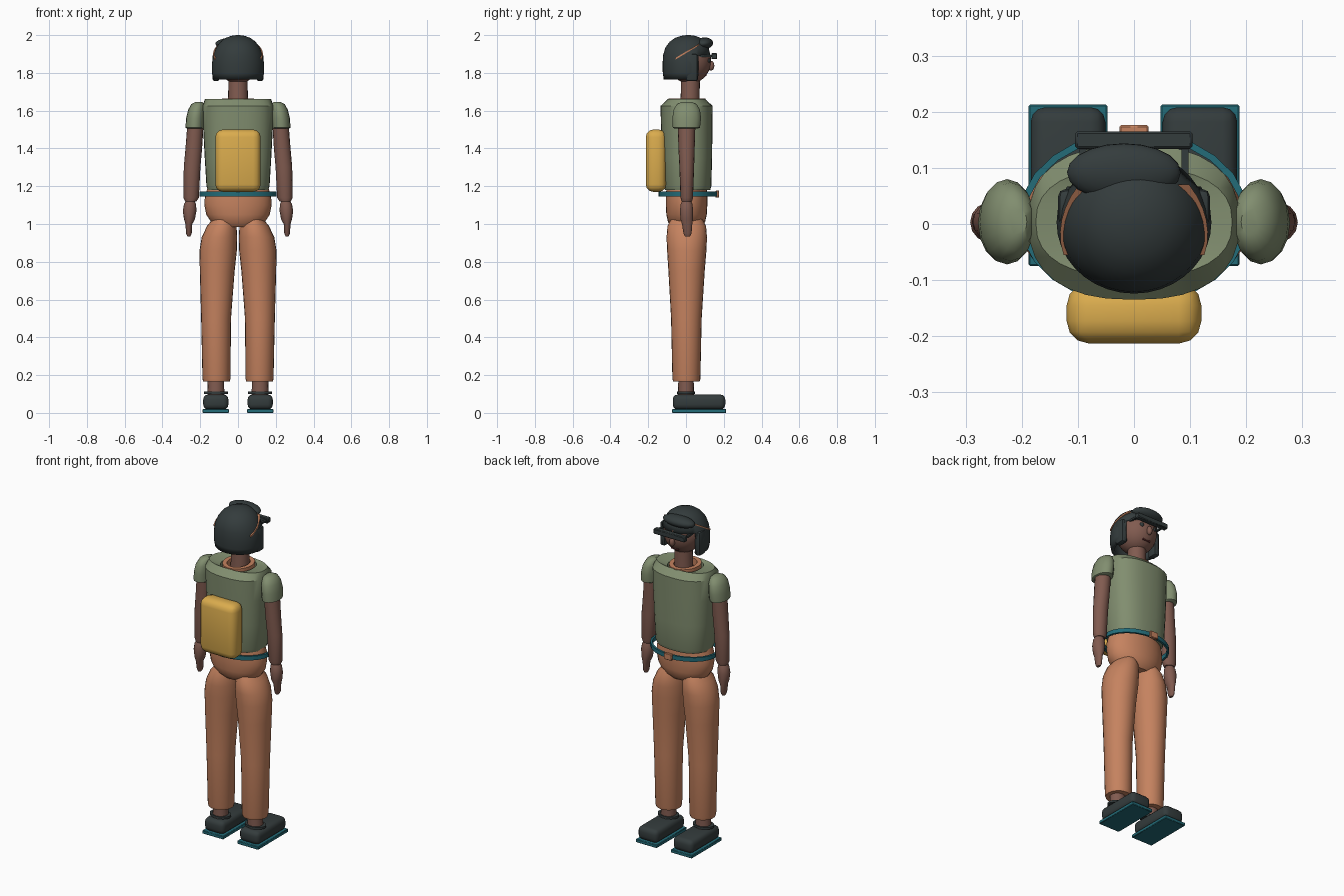
import bpy, bmesh, math
from mathutils import Vector


def material(name, rgb):
    m = bpy.data.materials.new(name)
    m.diffuse_color = (*rgb, 1)
    return m


SKIN = material("brown skin", (0.22, 0.105, 0.08))
ORANGE = material("terracotta", (0.56, 0.225, 0.115))
OLIVE = material("olive green", (0.22, 0.27, 0.16))
DARK = material("charcoal", (0.034, 0.045, 0.046))
YELLOW = material("mustard yellow", (0.70, 0.41, 0.075))
TEAL = material("teal", (0.017, 0.15, 0.19))
LIP = material("dark red", (0.12, 0.025, 0.025))


def finish(name, bm, mat, angle=40):
    bmesh.ops.recalc_face_normals(bm, faces=bm.faces)
    me = bpy.data.meshes.new(name)
    bm.to_mesh(me)
    bm.free()
    ob = bpy.data.objects.new(name, me)
    bpy.context.collection.objects.link(ob)
    me.materials.append(mat)
    bpy.ops.object.select_all(action='DESELECT')
    ob.select_set(True)
    bpy.context.view_layer.objects.active = ob
    bpy.ops.object.shade_smooth_by_angle(angle=math.radians(angle))
    return ob


def loft(name, rings, mat, n=20, power=1.0, caps=(True, True), keep=None, angle=40):
    """Skin through horizontal rings (z, cx, cy, rx, ry); power < 1 squares the section."""
    bm = bmesh.new()
    loops = []
    for z, cx, cy, rx, ry in rings:
        loop = []
        for i in range(n):
            a = 2 * math.pi * i / n
            c, s = math.cos(a), math.sin(a)
            loop.append(bm.verts.new((cx + rx * math.copysign(abs(c) ** power, c),
                                      cy + ry * math.copysign(abs(s) ** power, s), z)))
        loops.append(loop)
    for lo, hi in zip(loops, loops[1:]):
        for i in range(n):
            j = (i + 1) % n
            bm.faces.new((lo[i], lo[j], hi[j], hi[i]))
    if caps[0]:
        bm.faces.new(loops[0])
    if caps[1]:
        bm.faces.new(loops[-1])
    if keep:
        gone = [f for f in bm.faces if not keep(f.calc_center_median())]
        bmesh.ops.delete(bm, geom=gone, context='FACES')
    return finish(name, bm, mat, angle)


def box(name, lo, hi, mat, bevel=0.0, segs=3):
    lo, hi = Vector(lo), Vector(hi)
    bm = bmesh.new()
    bmesh.ops.create_cube(bm, size=1)
    for v in bm.verts:
        v.co = (lo + hi) / 2 + v.co * (hi - lo)
    if bevel:
        bmesh.ops.bevel(bm, geom=bm.edges[:], offset=bevel, segments=segs,
                        profile=0.5, affect='EDGES')
    return finish(name, bm, mat)


def ball(name, centre, radii, mat, tilt=0.0, n=20):
    bm = bmesh.new()
    bmesh.ops.create_uvsphere(bm, u_segments=n, v_segments=n * 2 // 3, radius=1)
    for v in bm.verts:
        v.co = v.co * Vector(radii)
    ob = finish(name, bm, mat)
    ob.location = centre
    ob.rotation_euler = (tilt, 0, 0)
    return ob


def band(name, cy, z0, z1, rx, ry, thick, mat, n=24, cx=0):
    """Flat upright hoop."""
    rings = [(z0, cx, cy, rx, ry), (z1, cx, cy, rx, ry),
             (z1, cx, cy, rx - thick, ry - thick), (z0, cx, cy, rx - thick, ry - thick),
             (z0, cx, cy, rx, ry)]
    return loft(name, rings, mat, n=n, caps=(False, False))


# Paired limbs
for s, side in ((-1, "left"), (1, "right")):
    # Shoes
    xs = sorted((s * 0.047, s * 0.188))
    box(side + "_sole", (xs[0], -0.075, 0), (xs[1], 0.213, 0.02), TEAL, 0.003, 1)
    xs = sorted((s * 0.051, s * 0.184))
    box(side + "_shoe", (xs[0], -0.07, 0.018), (xs[1], 0.208, 0.097), DARK, 0.026)
    loft(side + "_shoe_collar", [(0.101, s * 0.117, 0, 0.063, 0.047),
                                 (0.114, s * 0.117, 0, 0.063, 0.047)], DARK)
    loft(side + "_ankle", [(0.08, s * 0.117, 0, 0.045, 0.043),
                           (0.2, s * 0.117, 0, 0.043, 0.04)], SKIN, n=16)
    # Trouser leg
    loft(side + "_trouser_leg", [
        (0.165, s * 0.114, 0.002, 0.070, 0.070), (0.18, s * 0.114, 0.002, 0.074, 0.074),
        (0.5, s * 0.116, 0.002, 0.079, 0.081), (0.75, s * 0.110, 0.003, 0.092, 0.096),
        (0.86, s * 0.105, 0.004, 0.099, 0.104), (0.93, s * 0.098, 0.004, 0.094, 0.107),
        (0.99, s * 0.086, 0.004, 0.078, 0.102), (1.03, s * 0.075, 0.004, 0.055, 0.08)],
        ORANGE, n=24)
    # Sleeve, arm and hand
    loft(side + "_sleeve", [
        (1.505, s * 0.226, 0.002, 0.042, 0.060), (1.51, s * 0.229, 0.002, 0.049, 0.072),
        (1.56, s * 0.226, 0.004, 0.049, 0.076), (1.605, s * 0.220, 0.004, 0.044, 0.070),
        (1.635, s * 0.213, 0.004, 0.034, 0.052), (1.647, s * 0.207, 0.004, 0.016, 0.025)],
        OLIVE, n=16)
    loft(side + "_arm", [
        (1.12, s * 0.250, 0.004, 0.030, 0.028), (1.14, s * 0.248, 0.004, 0.041, 0.033),
        (1.3, s * 0.243, 0.004, 0.044, 0.039), (1.4, s * 0.234, 0.003, 0.044, 0.043),
        (1.53, s * 0.225, 0.003, 0.043, 0.047)], SKIN, n=16)
    loft(side + "_hand", [
        (0.935, s * 0.260, 0.008, 0.008, 0.014), (0.95, s * 0.260, 0.008, 0.015, 0.022),
        (1.0, s * 0.260, 0.006, 0.018, 0.028), (1.025, s * 0.257, 0.004, 0.029, 0.034),
        (1.07, s * 0.256, 0.003, 0.036, 0.036), (1.105, s * 0.254, 0.003, 0.032, 0.032),
        (1.13, s * 0.252, 0.003, 0.019, 0.02)], SKIN, n=14)
    # Visible hair clip strip on the side of the head
    bm = bmesh.new()
    pts = []
    for i in range(7):
        t = i / 6
        y, z = -0.055 + 0.125 * t, 1.875 + 0.075 * t
        x = 0.137 * math.sqrt(max(0.05, 1 - ((y - 0.003) / 0.130) ** 2)) - 0.022 * t + 0.003
        pts.append([bm.verts.new((s * (x - d), y, z + h))
                    for d, h in ((0, -0.004), (0, 0.005), (0.03, 0.005), (0.03, -0.004))])
    for a, b in zip(pts, pts[1:]):
        for i in range(4):
            bm.faces.new((a[i], a[(i + 1) % 4], b[(i + 1) % 4], b[i]))
    bm.faces.new(pts[0])
    bm.faces.new(pts[-1])
    finish(side + "_hair_strip", bm, ORANGE)
    # Eye and hair lock beside the face
    ball(side + "_eye", (s * 0.042, 0.117, 1.865), (0.014, 0.012, 0.014), DARK, n=12)
    xs = sorted((s * 0.098, s * 0.135))
    box(side + "_side_lock", (xs[0], -0.002, 1.757), (xs[1], 0.062, 1.9), DARK, 0.012, 2)

# Hips
loft("hips", [(0.985, 0, 0.003, 0.11, 0.075), (1.01, 0, 0.003, 0.142, 0.098),
              (1.05, 0, 0.003, 0.168, 0.107), (1.10, 0, 0.003, 0.178, 0.110),
              (1.15, 0, 0.003, 0.175, 0.110), (1.20, 0, 0.003, 0.158, 0.105)],
     ORANGE, n=28)

# Belt and buckle
band("belt", 0.011, 1.146, 1.171, 0.205, 0.156, 0.012, TEAL)
box("belt_buckle", (-0.026, 0.157, 1.139), (0.026, 0.176, 1.178), ORANGE, 0.003, 1)

# Shirt with sloped yoke and open neck
loft("shirt", [(1.18, 0, 0.008, 0.160, 0.120), (1.20, 0, 0.008, 0.167, 0.126),
               (1.35, 0, 0.006, 0.176, 0.132), (1.50, 0, 0.004, 0.184, 0.136),
               (1.625, 0, 0.003, 0.188, 0.138), (1.662, 0, 0.003, 0.175, 0.098),
               (1.652, 0, 0.005, 0.096, 0.090), (1.61, 0, 0.005, 0.092, 0.086)],
     OLIVE, n=32, power=0.82, caps=(True, True), angle=28)
band("neck_collar", 0.006, 1.60, 1.665, 0.085, 0.098, 0.025, ORANGE)

# Backpack
box("backpack", (-0.12, -0.213, 1.17), (0.12, -0.105, 1.5), YELLOW, 0.04, 3)

# Neck, head and face
loft("neck", [(1.58, 0, 0.02, 0.056, 0.054), (1.68, 0, 0.022, 0.052, 0.05),
              (1.82, 0, 0.025, 0.05, 0.05)], SKIN)
ball("head", (0, 0.02, 1.865), (0.112, 0.113, 0.122), SKIN, n=28)
ball("nose", (0, 0.132, 1.838), (0.016, 0.018, 0.026), SKIN, n=12)
box("mouth", (-0.025, 0.096, 1.784), (0.025, 0.108, 1.793), LIP)

# Bob haircut, open around the face
hair = loft("hair", [
    (1.766, 0, 0.003, 0.131, 0.121), (1.80, 0, 0.003, 0.138, 0.126),
    (1.85, 0, 0.003, 0.138, 0.127), (1.895, 0, 0.004, 0.131, 0.125),
    (1.935, 0, 0.005, 0.115, 0.114), (1.965, 0, 0.008, 0.093, 0.094),
    (1.985, 0, 0.010, 0.066, 0.068), (1.996, 0, 0.012, 0.036, 0.038),
    (2.0, 0, 0.012, 0.008, 0.008)], DARK, n=36, caps=(False, True),
    keep=lambda c: c.z > 1.90 or c.y < 0.064)
shell = hair.modifiers.new("thickness", 'SOLIDIFY')
shell.thickness = 0.02
shell.offset = -1
ball("fringe", (-0.018, 0.092, 1.955), (0.102, 0.052, 0.032), DARK, tilt=0.12)

# Glasses bar
box("glasses_bar", (-0.105, 0.134, 1.873), (0.104, 0.165, 1.904), DARK, 0.004, 1)
for s in (-1, 1):
    xs = sorted((s * 0.085, s * 0.097))
    box("glasses_arm", (xs[0], 0.03, 1.885), (xs[1], 0.14, 1.895), DARK)
